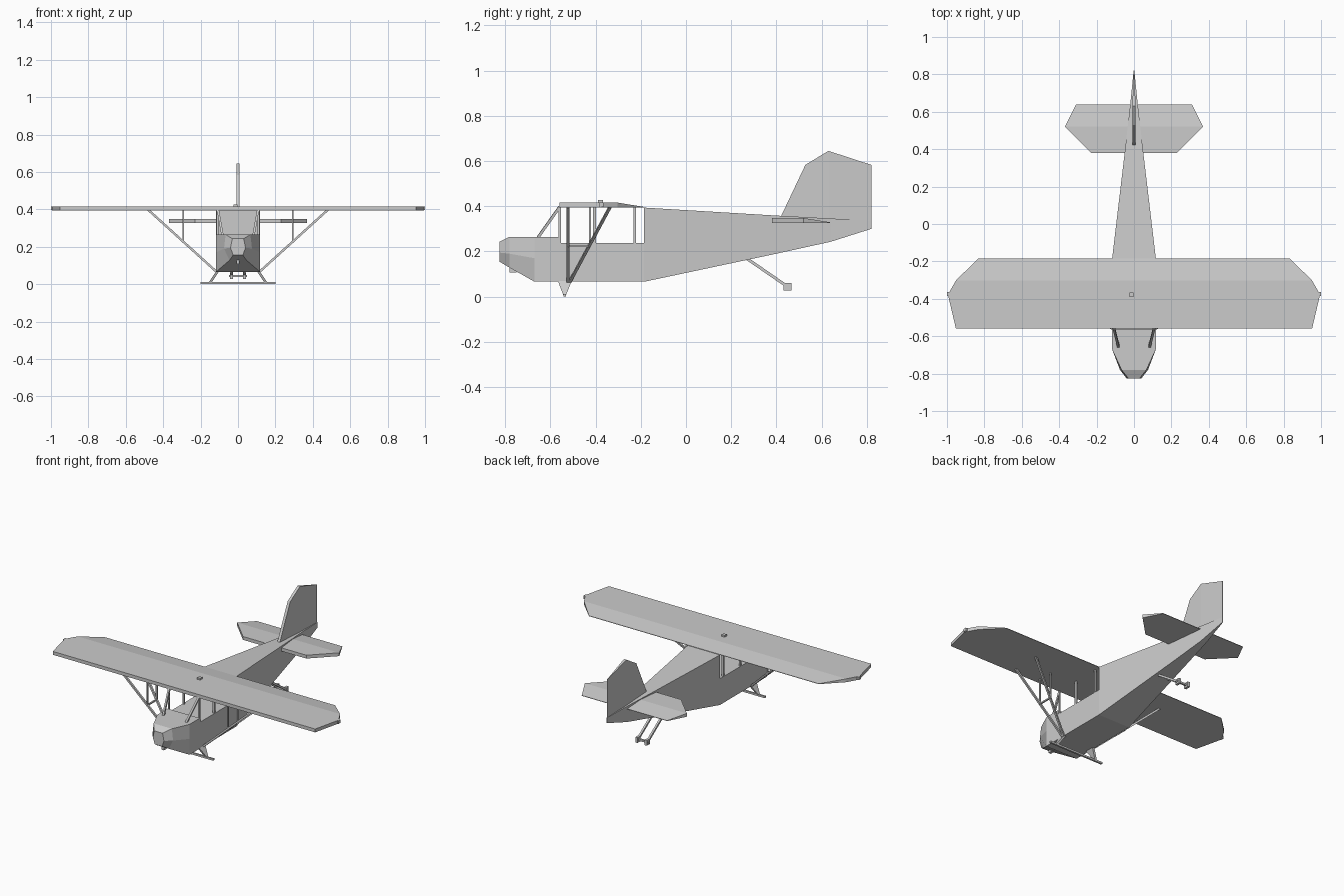
import bpy, bmesh
from mathutils import Vector

if "Cube" in bpy.data.objects:
    bpy.data.objects.remove(bpy.data.objects["Cube"])


def finish(name, bm):
    bmesh.ops.recalc_face_normals(bm, faces=bm.faces[:])
    me = bpy.data.meshes.new(name)
    bm.to_mesh(me)
    bm.free()
    ob = bpy.data.objects.new(name, me)
    bpy.context.collection.objects.link(ob)
    return ob


def loft(name, rings, split=None):
    """Skin a list of equal-length 3D rings; optionally crease both caps."""
    bm = bmesh.new()
    vs = [[bm.verts.new(p) for p in r] for r in rings]
    n = len(rings[0])
    for a, b in zip(vs, vs[1:]):
        for i in range(n):
            j = (i + 1) % n
            bm.faces.new((a[i], a[j], b[j], b[i]))
    for cap in (vs[0], vs[-1]):
        if split:
            i, j = split
            bm.faces.new(cap[i:j + 1])
            bm.faces.new(cap[j:] + cap[:i + 1])
        else:
            bm.faces.new(cap)
    return finish(name, bm)


def box(name, c, size):
    x, y, z = (s / 2 for s in size)
    ring = [(-x, -y), (x, -y), (x, y), (-x, y)]
    return loft(name, [[(c[0] + u, c[1] + v, c[2] + w) for u, v in ring] for w in (-z, z)])


def bar(name, a, b, w=0.012):
    """Square rod between two points."""
    a, b = Vector(a), Vector(b)
    d = (b - a).normalized()
    ref = Vector((0, 1, 0)) if abs(d.y) < 0.9 else Vector((1, 0, 0))
    u = d.cross(ref).normalized() * w / 2
    v = d.cross(u).normalized() * w / 2
    return loft(name, [[p + u + v, p + u - v, p - u - v, p - u + v] for p in (a, b)])


def section(y, widths, zs):
    """Six-sided fuselage ring from top, middle and bottom half-widths."""
    right = [(w, y, z) for w, z in zip(widths, zs)]
    return right + [(-x, yy, z) for x, yy, z in reversed(right)]


def flying_surface(name, half, crease, z0, ztop, ztrail):
    """Flat-bottomed wing, thinning behind the crease point of its half outline."""
    outline = half + [(-x, y) for x, y in reversed(half)]
    yc, ye = half[crease][1], half[-1][1]

    def top(y):
        return ztop + (ztrail - ztop) * max(0, (y - yc) / (ye - yc))
    return loft(name, [[(x, y, z0) for x, y in outline],
                       [(x, y, top(y)) for x, y in outline]],
                (crease, len(outline) - 1 - crease))


# Fuselage: nose cowl, cabin tub, rear body
W = 0.117
loft("nose_cowl", [
    section(-0.825, (0.03, 0.04, 0.026), (0.243, 0.195, 0.155)),
    section(-0.78, (0.066, 0.075, 0.045), (0.265, 0.19, 0.128)),
    section(-0.67, (W, W, W), (0.265, 0.17, 0.066)),
    section(-0.563, (W, W, W), (0.265, 0.17, 0.066))])
loft("cabin_tub", [section(y, (W, W, W), (0.238, 0.17, 0.066)) for y in (-0.563, -0.185)])
loft("rear_body", [
    section(-0.185, (W, W, W), (0.394, 0.23, 0.066)),
    section(0.413, (0.046, 0.046, 0.046), (0.358, 0.27, 0.193)),
    section(0.64, (0.02, 0.02, 0.02), (0.346, 0.29, 0.243)),
    section(0.82, (0.002, 0.002, 0.002), (0.335, 0.32, 0.30))])
box("exhaust", (0, -0.765, 0.118), (0.018, 0.03, 0.02))

# Wing and tailplane
flying_surface("wing", [(0.952, -0.56), (0.995, -0.377), (0.952, -0.302), (0.834, -0.185)],
               2, 0.394, 0.416, 0.397)
flying_surface("tailplane", [(0.23, 0.38), (0.37, 0.52), (0.31, 0.638)], 1, 0.326, 0.348, 0.329)
box("wing_beacon", (-0.013, -0.378, 0.42), (0.022, 0.022, 0.014))

# Fin and rudder, tapering to the trailing edge
fin = [(0.413, 0.34), (0.528, 0.583), (0.63, 0.645), (0.82, 0.583), (0.82, 0.30), (0.63, 0.25)]
loft("fin", [[(s * (0.001 if y > 0.8 else 0.009), y, z) for y, z in fin] for s in (-1, 1)], (2, 5))

for side, s in (("left", 1), ("right", -1)):
    # Cabin frame
    for i, (y, w) in enumerate(((-0.558, 0.01), (-0.405, 0.012), (-0.227, 0.012))):
        bar(f"{side}_cabin_post_{i}", (s * 0.11, y, 0.235), (s * 0.11, y, 0.396), w)
    bar(f"{side}_windshield_post", (s * 0.083, -0.655, 0.262), (s * 0.107, -0.56, 0.396))
    # Wing struts with braces
    bar(f"{side}_front_strut", (s * 0.115, -0.522, 0.066), (s * 0.48, -0.522, 0.397))
    bar(f"{side}_rear_strut", (s * 0.115, -0.514, 0.066), (s * 0.48, -0.336, 0.397))
    bar(f"{side}_front_brace", (s * 0.292, -0.522, 0.225), (s * 0.292, -0.522, 0.397), 0.009)
    bar(f"{side}_rear_brace", (s * 0.292, -0.425, 0.225), (s * 0.292, -0.425, 0.397), 0.009)
    bar(f"{side}_cross_brace", (s * 0.292, -0.522, 0.225), (s * 0.292, -0.425, 0.225), 0.009)
    # Wing tip light
    box(f"{side}_tip_light", (s * 0.99, -0.375, 0.406), (0.02, 0.022, 0.02))
    # Tapered main gear leg
    leg = [(-0.567, 0.07, 0.112), (-0.505, 0.07, 0.112), (-0.533, 0.002, 0.157), (-0.541, 0.002, 0.157)]
    loft(f"{side}_gear_leg", [[(s * (x + d), y, z) for y, z, x in leg] for d in (-0.012, 0.004)])
    # Tail wheel leg and block
    bar(f"{side}_tail_leg", (s * 0.034, 0.27, 0.168), (s * 0.034, 0.45, 0.044), 0.013)
    box(f"{side}_tail_block", (s * 0.034, 0.449, 0.044), (0.016, 0.034, 0.034))

# Axles
bar("main_axle", (-0.2, -0.537, 0.006), (0.2, -0.537, 0.006), 0.012)
bar("tail_axle", (-0.048, 0.449, 0.044), (0.048, 0.449, 0.044), 0.012)
